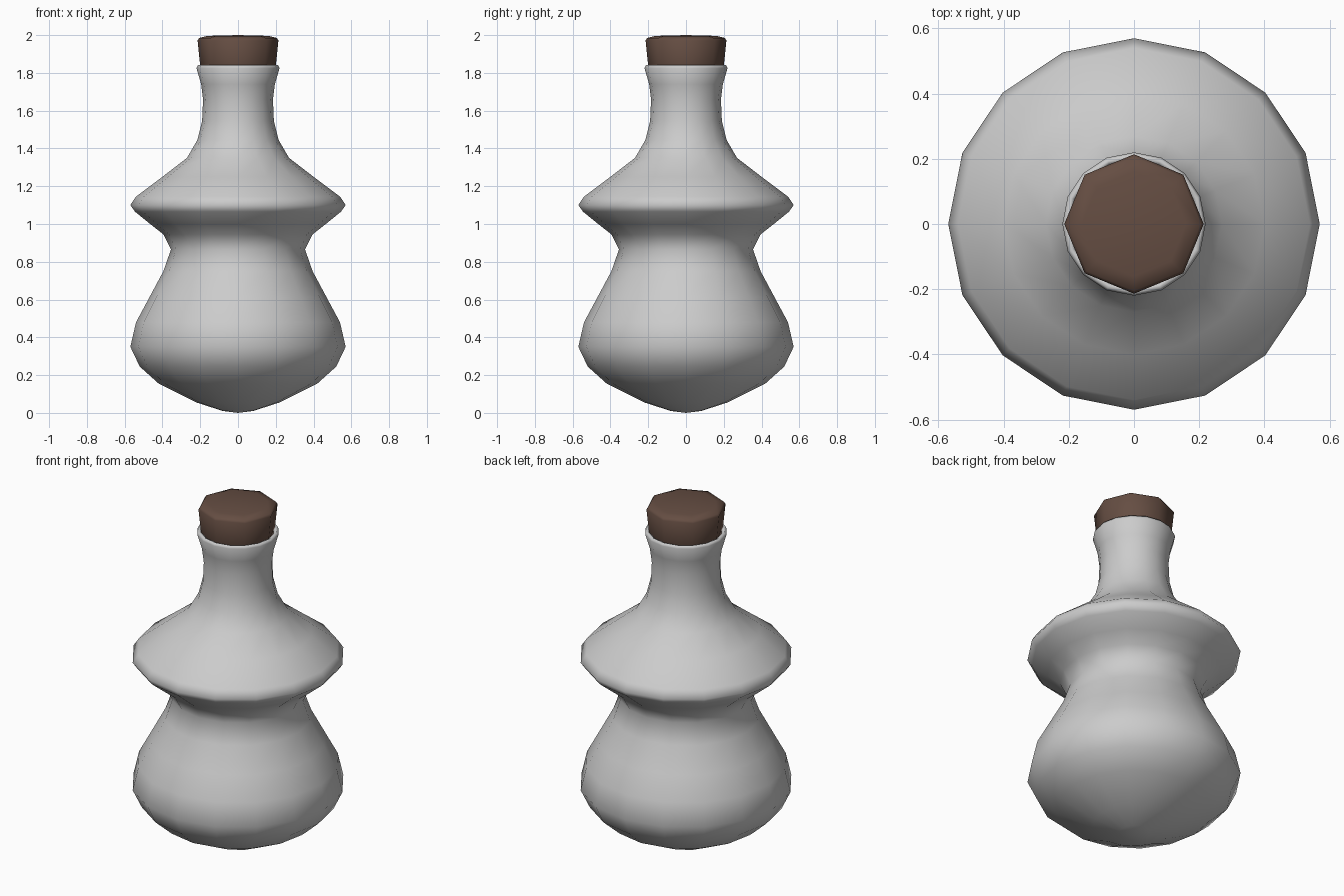
import bpy, bmesh, math

if "Cube" in bpy.data.objects:
    bpy.data.objects.remove(bpy.data.objects["Cube"])


def lathe(name, profile, sides):
    """Spin (radius, z) points around z; radius 0 makes a pole."""
    bm = bmesh.new()
    rings = []
    for r, z in profile:
        if r == 0:
            rings.append([bm.verts.new((0, 0, z))] * sides)
        else:
            rings.append([bm.verts.new((r * math.cos(2 * math.pi * i / sides),
                                        r * math.sin(2 * math.pi * i / sides), z))
                          for i in range(sides)])
    for a, b in zip(rings, rings[1:]):
        for i in range(sides):
            j = (i + 1) % sides
            bm.faces.new(dict.fromkeys((a[i], a[j], b[j], b[i])))
    for f in bm.faces:
        f.smooth = True
    mesh = bpy.data.meshes.new(name)
    bm.to_mesh(mesh)
    bm.free()
    obj = bpy.data.objects.new(name, mesh)
    bpy.context.collection.objects.link(obj)
    return obj


# Bottle: double-bulged body with a thin wall, open at the neck
bottle = lathe("bottle", [
    (0, 0.0), (0.08, 0.01), (0.22, 0.055), (0.42, 0.155), (0.52, 0.245),
    (0.57, 0.35), (0.54, 0.48), (0.47, 0.61), (0.395, 0.75), (0.355, 0.865),
    (0.395, 0.945), (0.465, 1.0), (0.545, 1.065), (0.57, 1.10),
    (0.54, 1.145), (0.40, 1.25), (0.27, 1.35), (0.215, 1.445),
    (0.19, 1.545), (0.185, 1.66), (0.195, 1.74), (0.22, 1.825), (0.212, 1.842)], 16)
wall = bottle.modifiers.new("wall", "SOLIDIFY")
wall.thickness = 0.02
wall.offset = -1

# Cork: eight-sided tapered stopper with a softened top edge
cork = lathe("cork", [
    (0, 1.72), (0.17, 1.72), (0.2, 1.835), (0.214, 1.972),
    (0.205, 1.985), (0.16, 1.996), (0, 2.0)], 8)
brown = bpy.data.materials.new("cork_brown")
brown.diffuse_color = (0.13, 0.075, 0.055, 1)
brown.use_nodes = True
brown.node_tree.nodes["Principled BSDF"].inputs["Base Color"].default_value = brown.diffuse_color
cork.data.materials.append(brown)
